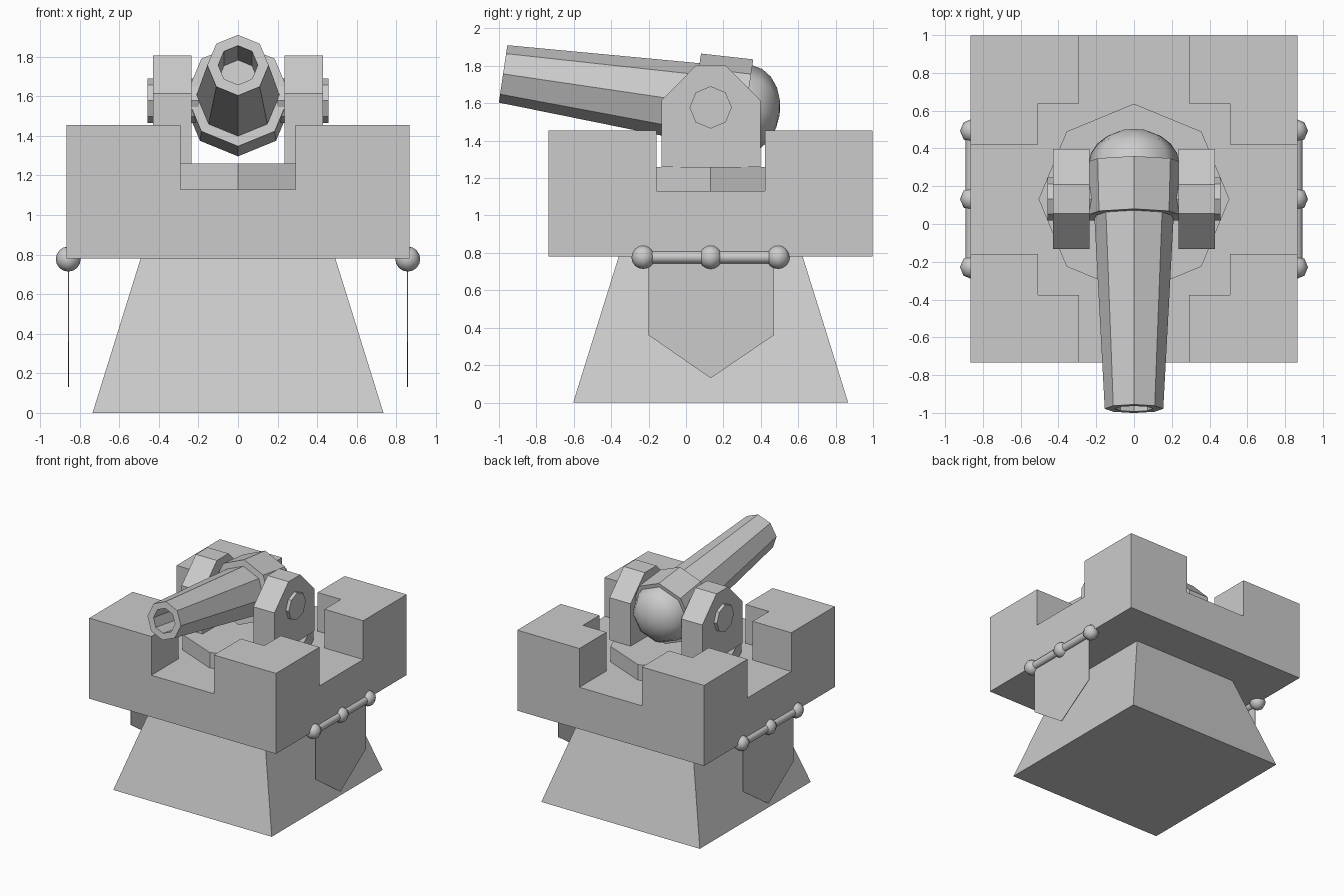
import bpy, bmesh, math
from mathutils import Matrix, Vector

cube = bpy.data.objects.get("Cube")
if cube:
    bpy.data.objects.remove(cube, do_unlink=True)

# One plain stone grey for everything
stone = bpy.data.materials.new("stone_grey")
stone.use_nodes = True
GREY = (0.6, 0.6, 0.6, 1)
stone.diffuse_color = GREY
stone.node_tree.nodes["Principled BSDF"].inputs["Base Color"].default_value = GREY

CY = 0.132  # y centre of the tower


def finish(name, bm, smooth=None):
    bmesh.ops.recalc_face_normals(bm, faces=bm.faces)
    mesh = bpy.data.meshes.new(name)
    bm.to_mesh(mesh)
    bm.free()
    mesh.materials.append(stone)
    obj = bpy.data.objects.new(name, mesh)
    bpy.context.collection.objects.link(obj)
    if smooth:
        bpy.ops.object.select_all(action='DESELECT')
        obj.select_set(True)
        bpy.context.view_layer.objects.active = obj
        bpy.ops.object.shade_smooth_by_angle(angle=math.radians(smooth))
    return obj


def box(name, x, y, z):
    """Box from (low, high) pairs."""
    bm = bmesh.new()
    bmesh.ops.create_cube(bm, size=1)
    for v in bm.verts:
        v.co = [r[0] if c < 0 else r[1] for c, r in zip(v.co, (x, y, z))]
    return finish(name, bm)


def side_prism(name, outline, x0, x1):
    """Extrude a (y, z) outline along x."""
    bm = bmesh.new()
    face = bm.faces.new([bm.verts.new((x0, y, z)) for y, z in outline])
    ext = bmesh.ops.extrude_face_region(bm, geom=[face])["geom"]
    bmesh.ops.translate(bm, vec=(x1 - x0, 0, 0),
                        verts=[g for g in ext if isinstance(g, bmesh.types.BMVert)])
    return finish(name, bm)


def lathe(name, profile, sides, matrix, turn=0, smooth=None):
    """Revolve (height, radius) points around local z."""
    bm = bmesh.new()
    rings = []
    for h, r in profile:
        n = sides if r > 1e-5 else 1
        angles = [turn + 2 * math.pi * i / sides for i in range(n)]
        rings.append([bm.verts.new((r * math.cos(a), r * math.sin(a), h)) for a in angles])
    for a, b in zip(rings, rings[1:]):
        for i in range(sides):
            j = (i + 1) % sides
            loop = [a[i % len(a)], a[j % len(a)], b[j % len(b)], b[i % len(b)]]
            bm.faces.new(list(dict.fromkeys(loop)))
    for ring in (rings[0], rings[-1]):
        if len(ring) > 1:
            bm.faces.new(ring)
    bm.transform(matrix)
    return finish(name, bm, smooth)


def at(x, y, z):
    return Matrix.Translation((x, y, z))


def dome(start, end, depth, radius, steps):
    """Profile arc of an ellipsoid between two angles."""
    arc = [start + (end - start) * i / steps for i in range(steps + 1)]
    return [(-depth * math.cos(a), radius * math.sin(a)) for a in arc]


# Sloped tower base
ROOT2 = math.sqrt(2)
lathe("tower_base", [(0, 0.735 * ROOT2), (0.78, 0.492 * ROOT2)], 4,
      at(0, CY, 0), turn=math.pi / 4)

# Battlement: a block with a cavity and two crossing gaps cut from the top
HALF, CAVITY, GAP, FLOOR = 0.866, 0.507, 0.29, 1.13
battlement = box("battlement", (-HALF, HALF), (CY - HALF, CY + HALF), (0.78, 1.455))
for sx, sy in ((CAVITY, CAVITY), (GAP, 1.2), (1.2, GAP)):
    cutter = box("cutter", (-sx, sx), (CY - sy, CY + sy), (FLOOR, 2))
    cutter.hide_render = True
    mod = battlement.modifiers.new("cut", 'BOOLEAN')
    mod.operation, mod.solver, mod.object = 'DIFFERENCE', 'EXACT', cutter
    bpy.ops.object.select_all(action='DESELECT')
    battlement.select_set(True)
    bpy.context.view_layer.objects.active = battlement
    bpy.ops.object.modifier_apply(modifier=mod.name)
    bpy.data.objects.remove(cutter, do_unlink=True)

# Octagonal turntable
lathe("turntable", [(FLOOR, 0.505), (1.26, 0.505)], 8, at(0, CY, 0))

# Cannon, revolved around an axis running back and down from the muzzle
axis = Vector((0, 0.989, -0.146)).normalized()
aim = at(0, -0.978, 1.757) @ axis.to_track_quat('Z', 'Y').to_matrix().to_4x4()
lathe("cannon_barrel", [(0.5, 0), (0.5, 0.1), (0, 0.1), (0, 0.155), (1.031, 0.21),
                        (1.031, 0.262), (1.312, 0.272), (1.312, 0)], 8, aim)
lathe("cannon_breech", dome(math.pi / 2, math.pi, 0.185, 0.24, 5), 8,
      aim @ at(0, 0, 1.31), smooth=50)

cheek = [(-0.132, 1.26), (-0.132, 1.615), (0.056, 1.805),
         (0.21, 1.805), (0.398, 1.615), (0.398, 1.26)]
banner = [(-0.2, 0.78), (-0.2, 0.36), (CY, 0.13), (0.47, 0.36), (0.47, 0.78)]
for side, s in (("left", 1), ("right", -1)):
    # Cannon mount and its pivot peg
    side_prism(side + "_mount", cheek, s * 0.235, s * 0.43)
    lathe(side + "_pivot", [(0.2, 0.113), (0.458, 0.113)], 8,
          at(0, CY, 1.578) @ Matrix.Rotation(s * math.pi / 2, 4, 'Y'))
    # Hanging banner on a rod with three knobs
    side_prism(side + "_banner", banner, s * 0.853, s * 0.858)
    lathe(side + "_banner_rod", [(-0.36, 0.034), (0.36, 0.034)], 8,
          at(s * 0.858, CY, 0.777) @ Matrix.Rotation(math.pi / 2, 4, 'X'), smooth=50)
    for label, offset in (("front", -0.361), ("middle", 0), ("back", 0.361)):
        lathe(f"{side}_{label}_knob", dome(0, math.pi, 0.063, 0.063, 8), 8,
              at(s * 0.858, CY + offset, 0.777), smooth=50)
